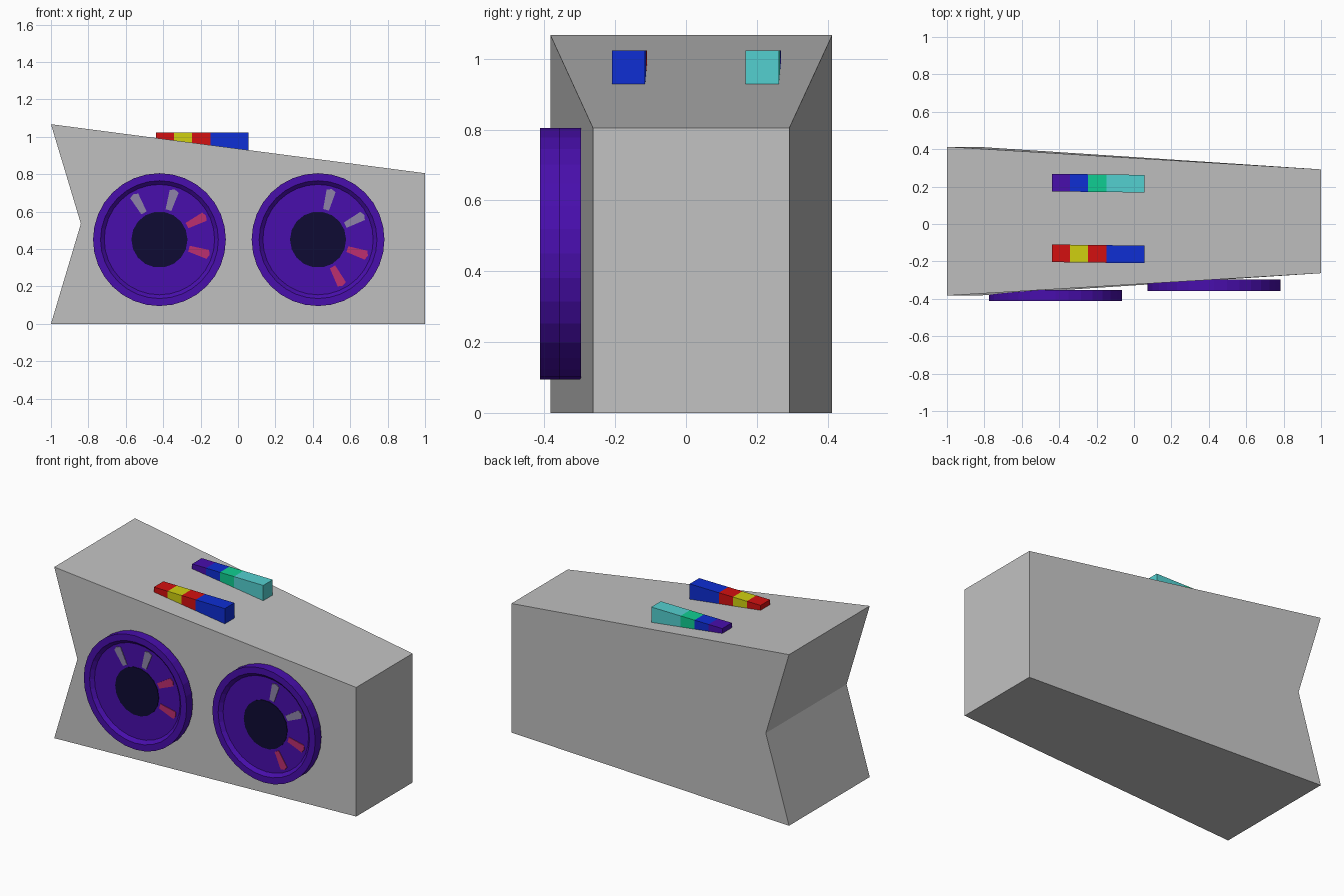
import bpy, bmesh, math

if "Cube" in bpy.data.objects:
    bpy.data.objects.remove(bpy.data.objects["Cube"])


def material(name, r, g, b):
    """Flat colour from 0-255 display values."""
    def lin(c):
        c /= 255
        return c / 12.92 if c <= 0.04045 else ((c + 0.055) / 1.055) ** 2.4
    m = bpy.data.materials.new(name)
    m.diffuse_color = (lin(r), lin(g), lin(b), 1)
    m.use_nodes = True
    m.node_tree.nodes["Principled BSDF"].inputs["Base Color"].default_value = m.diffuse_color
    return m


GREY = material("body grey", 194, 194, 194)
PURPLE = material("purple", 72, 14, 172)
NAVY = material("dark navy", 14, 11, 52)
SILVER = material("silver mark", 142, 132, 168)
PINK = material("pink mark", 188, 46, 112)
RED = material("red", 212, 16, 16)
YELLOW = material("yellow", 208, 208, 16)
BLUE = material("blue", 14, 46, 212)
GREEN = material("green", 16, 206, 146)
TURQUOISE = material("turquoise", 84, 208, 208)


def finish(name, bm, mat):
    bmesh.ops.recalc_face_normals(bm, faces=bm.faces)
    mesh = bpy.data.meshes.new(name)
    bm.to_mesh(mesh)
    bm.free()
    mesh.materials.append(mat)
    ob = bpy.data.objects.new(name, mesh)
    bpy.context.collection.objects.link(ob)
    return ob


def loft(name, rings, mat):
    """Join rings of equal point count and cap both ends."""
    bm = bmesh.new()
    rows = [[bm.verts.new(p) for p in ring] for ring in rings]
    n = len(rows[0])
    for a, b in zip(rows, rows[1:]):
        for i in range(n):
            j = (i + 1) % n
            bm.faces.new((a[i], a[j], b[j], b[i]))
    bm.faces.new(rows[0])
    bm.faces.new(rows[-1])
    return finish(name, bm, mat)


def circle(cx, cz, r, y, n=32):
    return [(cx + r * math.cos(math.tau * i / n), y,
             cz + r * math.sin(math.tau * i / n)) for i in range(n)]


# Body: side profile with a notched left end, narrower towards the right
profile = [(-1, 0), (1, 0), (1, 0.805), (-1, 1.067), (-0.84, 0.535)]
front = [(x, -0.263 if x > 0 else -0.383, z) for x, z in profile]
back = [(x, 0.292 if x > 0 else 0.413, z) for x, z in profile]
loft("body", [front, back], GREY)


# Speakers: rimmed disc with recessed face, hub and radial marks
def speaker(side, cx, y, turn):
    cz, floor = 0.45, y + 0.02
    loft(side + "_speaker",
         [circle(cx, cz, r, y + d) for r, d in
          ((0.355, 0.06), (0.355, 0), (0.315, 0), (0.295, 0.02))], PURPLE)
    loft(side + "_speaker_hub",
         [circle(cx, cz, 0.15, floor + d, 18) for d in (-0.004, 0.001)], NAVY)
    for i, (angle, mat) in enumerate(((120, SILVER), (73, SILVER),
                                      (27, PINK), (-17, PINK))):
        a = math.radians(angle + turn)
        c, s = math.cos(a), math.sin(a)
        shape = [(0.165, -0.016), (0.27, -0.025), (0.28, 0),
                 (0.27, 0.025), (0.165, 0.016)]
        loft(f"{side}_speaker_mark_{i + 1}",
             [[(cx + u * c - v * s, floor + d, cz + u * s + v * c)
               for u, v in shape] for d in (-0.004, 0.001)], mat)


speaker("left", -0.42, -0.413, 0)
speaker("right", 0.428, -0.357, -45)


# Top button bars: level blocks emerging from the sloping top
def bar(name, y, colours):
    edges = [-0.438, -0.342, -0.245, -0.147, 0.056]
    for i, mat in enumerate(colours):
        rings = []
        for x in edges[i:i + 2]:
            yy = y - 0.012 * x          # bars are turned very slightly
            rings.append([(x, yy - 0.047, 0.926), (x, yy + 0.047, 0.926),
                          (x, yy + 0.047, 1.024), (x, yy - 0.047, 1.024)])
        loft(f"{name}_button_{i + 1}", rings, mat)


bar("front", -0.162, (RED, YELLOW, RED, BLUE))
bar("back", 0.216, (PURPLE, BLUE, GREEN, TURQUOISE))
